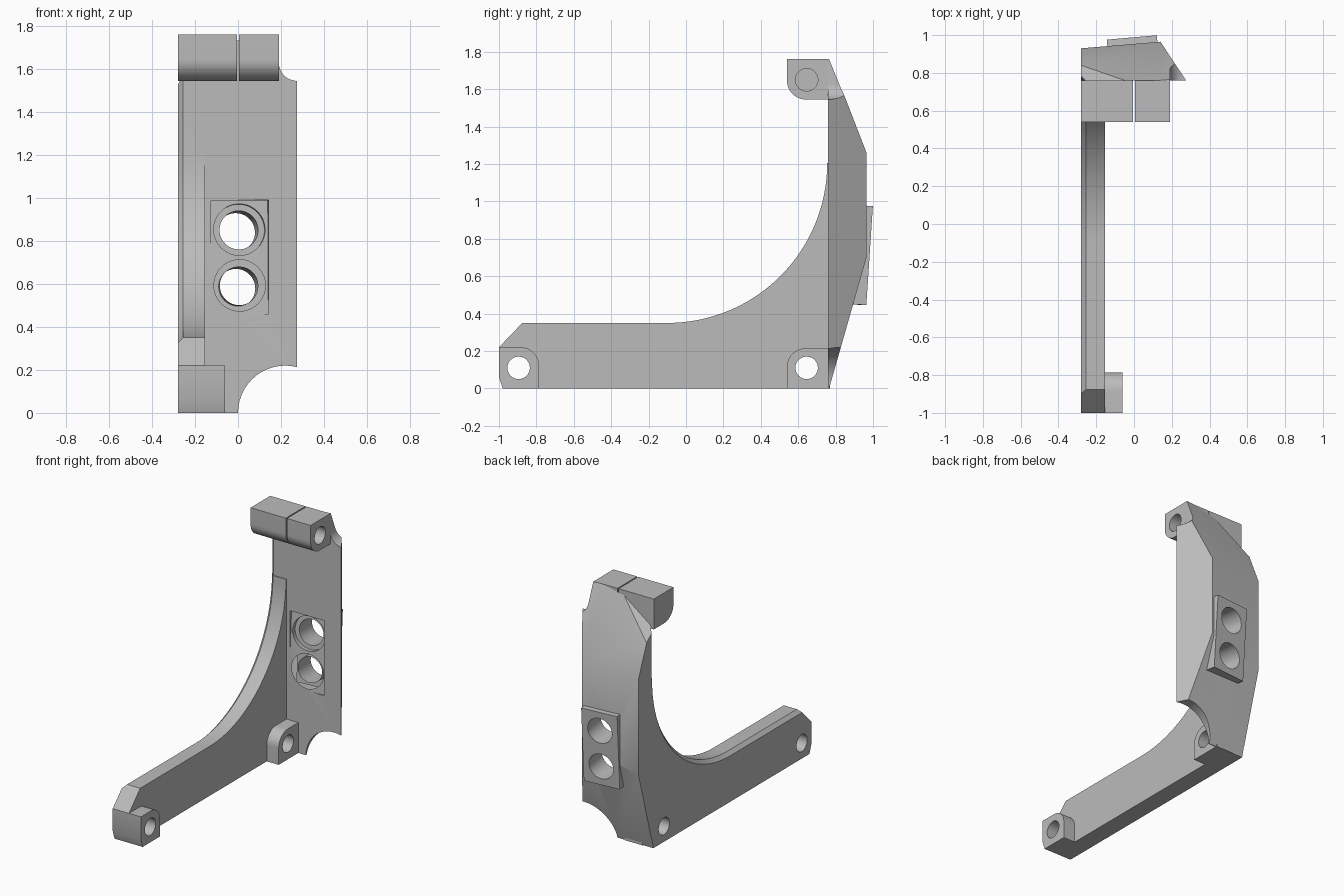
import bpy, bmesh
from math import cos, sin, radians
from mathutils import Matrix, Vector

cube = bpy.data.objects.get("Cube")
if cube:
    bpy.data.objects.remove(cube, do_unlink=True)

GREY = (0.5, 0.5, 0.5, 1.0)
mat = bpy.data.materials.new("plain grey")
mat.use_nodes = True
mat.diffuse_color = GREY
mat.node_tree.nodes["Principled BSDF"].inputs["Base Color"].default_value = GREY


def finish(name, bm):
    bmesh.ops.recalc_face_normals(bm, faces=bm.faces[:])
    mesh = bpy.data.meshes.new(name)
    bm.to_mesh(mesh)
    bm.free()
    mesh.materials.append(mat)
    obj = bpy.data.objects.new(name, mesh)
    bpy.context.collection.objects.link(obj)
    return obj


def arc(cu, cv, r, start, end, steps=12):
    angles = [radians(start + (end - start) * i / steps) for i in range(steps + 1)]
    return [(cu + r * cos(a), cv + r * sin(a)) for a in angles]


def prism_mesh(profile, lo, hi, axis="x"):
    """Extrude a (y, z) profile along x, or an (x, z) profile along y."""
    bm = bmesh.new()
    place = (lambda u, v: (lo, u, v)) if axis == "x" else (lambda u, v: (u, lo, v))
    face = bm.faces.new([bm.verts.new(place(u, v)) for u, v in profile])
    moved = bmesh.ops.extrude_face_region(bm, geom=[face])["geom"]
    step = Vector((hi - lo, 0, 0)) if axis == "x" else Vector((0, hi - lo, 0))
    bmesh.ops.translate(bm, vec=step, verts=[g for g in moved if isinstance(g, bmesh.types.BMVert)])
    return bm


def prism(name, profile, lo, hi, axis="x", matrix=None):
    bm = prism_mesh(profile, lo, hi, axis)
    if matrix:
        bm.transform(matrix)
    return finish(name, bm)


def rod(u, v, r, lo, hi, axis="x", matrix=None):
    return prism("cutter", arc(u, v, r, 0, 352.5, 47), lo, hi, axis, matrix)


def rect(u0, u1, v0, v1):
    return [(u0, v0), (u1, v0), (u1, v1), (u0, v1)]


def slice_off(bm, a, b, c, inside=Vector((0, 0.8, 0.9))):
    a, b, c = Vector(a), Vector(b), Vector(c)
    n = (b - a).cross(c - a).normalized()
    if (inside - a).dot(n) > 0:
        n = -n
    bmesh.ops.bisect_plane(bm, geom=bm.verts[:] + bm.edges[:] + bm.faces[:],
                           plane_co=a, plane_no=n, clear_outer=True)
    bmesh.ops.edgeloop_fill(bm, edges=[e for e in bm.edges if e.is_boundary])


def subtract(targets, cutters):
    for obj in targets:
        bpy.context.view_layer.objects.active = obj
        for cutter in cutters:
            mod = obj.modifiers.new("cut", "BOOLEAN")
            mod.operation = "DIFFERENCE"
            mod.solver = "EXACT"
            mod.object = cutter
            bpy.ops.object.modifier_apply(modifier=mod.name)
    for cutter in cutters:
        bpy.data.objects.remove(cutter, do_unlink=True)


LEFT, RIGHT, FRONT = -0.28, 0.275, 0.76

# Side arm with a sweeping inner curve and a chamfered outer edge
profile = [(-1, 0.06), (-1, 0.22), (-0.875, 0.35)]
profile += arc(-0.1, 1.205, 0.855, -90, 0, 32)
profile += [(0.8, 1.205), (0.8, 0.14), (0.765, 0), (-0.98, 0)]
bm = prism_mesh(profile, LEFT, -0.153)
rim = []
for e in bm.edges:
    mid = (e.verts[0].co + e.verts[1].co) / 2
    if all(abs(v.co.x - LEFT) < 1e-4 for v in e.verts) and mid.z > 0.345 and -0.87 < mid.y < 0.77:
        if mid.z > 0.35 or mid.y < 0.1:
            rim.append(e)
bmesh.ops.bevel(bm, geom=rim, offset=0.025, offset_type="OFFSET", segments=1, affect="EDGES")
side_arm = finish("side_arm", bm)

# Back plate: a block sliced by its sloping faces
bm = prism_mesh(rect(FRONT, 1.1, 0, 1.76), LEFT, RIGHT)
ridge_low, ridge_high = (0.14, 0.965, 0.7), (0.14, 0.965, 1.26)
outer_high = (LEFT, 0.93, 1.26)
slice_off(bm, ridge_low, ridge_high, outer_high)
slice_off(bm, ridge_low, ridge_high, (RIGHT, 0.761, 0.7))
slice_off(bm, (0, 0.765, 0), (LEFT, 0.765, 0), ridge_low)
slice_off(bm, ridge_high, outer_high, (0.14, 0.765, 1.75))
slice_off(bm, (0, FRONT, 1.76), (LEFT, 0.84, 1.48), (LEFT, FRONT, 1.55))
slice_off(bm, (LEFT, 0.785, 0), (LEFT, 0.785, 1), (-0.255, FRONT, 0))
back_plate = finish("back_plate", bm)

# Concave corner cut-outs of the plate
notch = arc(0.275, 1.63, 0.085, 180, 270) + [(0.4, 1.545), (0.4, 1.9), (0.19, 1.9)]
subtract([back_plate], [rod(0.22, 0, 0.22, 0.6, 1.2, "y"),
                        prism("cutter", notch, 0.6, 1.2, "y")])

# Tilted mounting pad, with a matching recess and two stepped holes
tilt = (Matrix.Translation((-0.01, 0.97, 0.71)) @ Matrix.Rotation(radians(5), 4, "Z")
        @ Matrix.Rotation(radians(-3.8), 4, "X"))
pad_shape = rect(-0.133, 0.133, -0.265, 0.265)
mounting_pad = prism("mounting_pad", pad_shape, -0.1, 0, "y", tilt)
subtract([back_plate], [prism("cutter", pad_shape, -0.32, -0.197, "y", tilt)])
for z in (-0.13, 0.13):
    subtract([back_plate, mounting_pad], [rod(0, z, 0.09, -0.4, 0.1, "y", tilt)])
    subtract([back_plate], [rod(0, z, 0.12, -0.35, -0.165, "y", tilt)])

# Lower pivot bosses
front_boss = prism("front_boss", [(-1, 0.06), (-0.98, 0), (-0.785, 0)]
                   + arc(-0.885, 0.12, 0.1, 0, 90) + [(-1, 0.22)], -0.2, -0.06)
rear_boss = prism("rear_boss", [(0.77, 0), (0.54, 0)]
                  + arc(0.64, 0.115, 0.1, 180, 90) + [(0.77, 0.215)], -0.2, -0.06)
for boss, y in ((front_boss, -0.895), (rear_boss, 0.645)):
    subtract([boss, side_arm], [rod(y, 0.11, 0.06, -0.5, 0.2)])

# Upper hinge in two knuckles with a blind bore
knuckle = [(0.54, 1.76)] + arc(0.64, 1.645, 0.1, 180, 270) + [(FRONT, 1.545), (FRONT, 1.76)]
hinge_outer = prism("hinge_outer_knuckle", knuckle, LEFT, -0.004)
hinge_inner = prism("hinge_inner_knuckle", knuckle, 0.004, 0.19)
subtract([hinge_outer, hinge_inner], [rod(0.645, 1.65, 0.06, -0.2, 0.4)])

# Smooth the curves, keep the edges crisp
bpy.ops.object.select_all(action="DESELECT")
for obj in (side_arm, back_plate, mounting_pad, front_boss, rear_boss, hinge_outer, hinge_inner):
    obj.select_set(True)
bpy.context.view_layer.objects.active = side_arm
bpy.ops.object.shade_smooth_by_angle(angle=radians(25))
